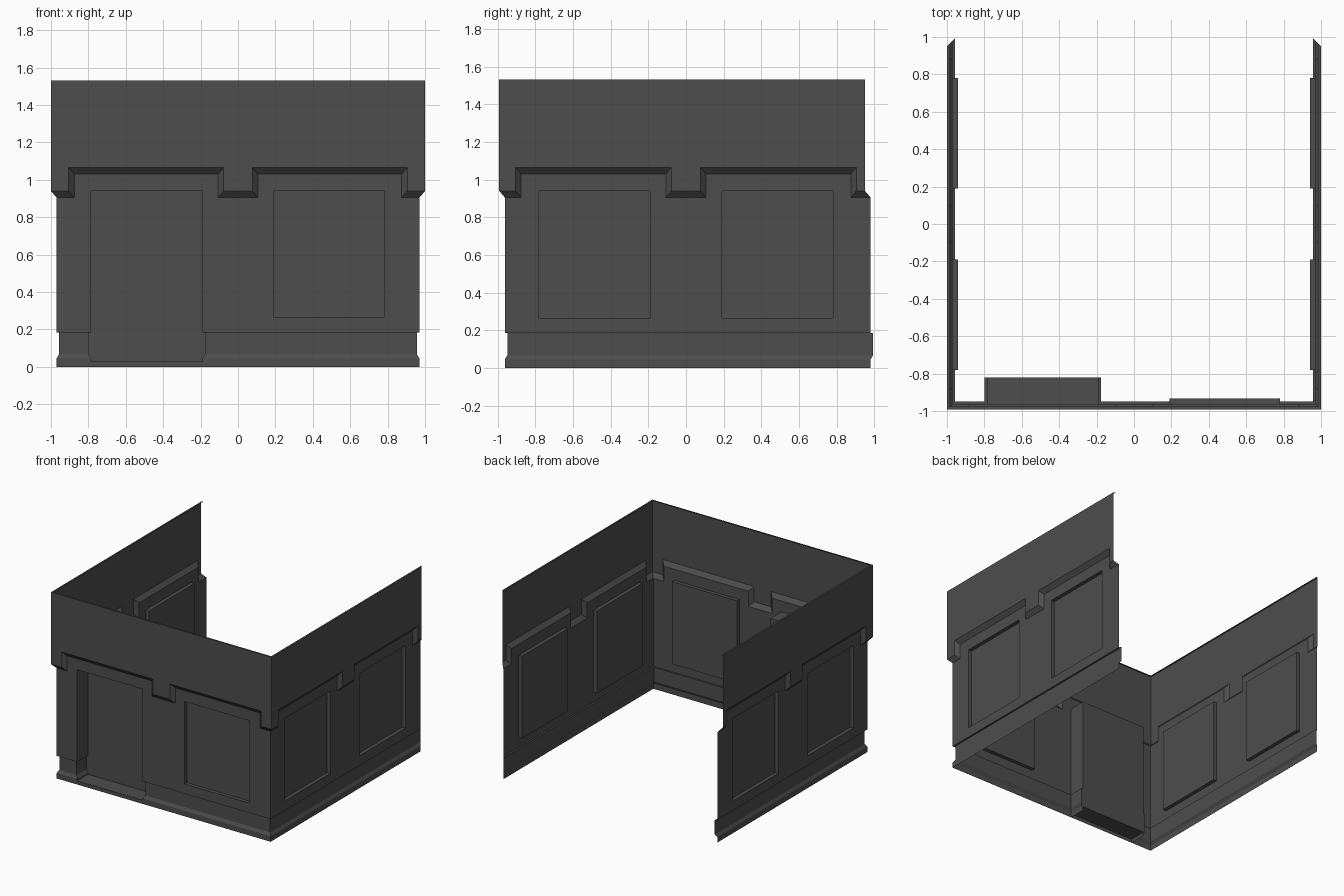
import bpy
import bmesh

if "Cube" in bpy.data.objects:
    bpy.data.objects.remove(bpy.data.objects["Cube"])

# Single dark grey paint
grey = bpy.data.materials.new("dark grey")
grey.use_nodes = True
colour = (0.075, 0.075, 0.075, 1)
grey.diffuse_color = colour
grey.node_tree.nodes["Principled BSDF"].inputs["Base Color"].default_value = colour

FRONT_Y = 0.992                       # distance of the front band plane
WALL, PANEL, DOOR = 0.03, 0.06, 0.17  # depths behind the band plane
TOP, ARCH, DROP, BASE = 1.53, 1.065, 0.94, 0.185
STEP = 0.035                          # height of the sloped band edge
SILL, HEAD = 0.265, 0.94


def make_object(name, faces, mirror=False):
    bm = bmesh.new()
    for face in faces:
        bm.faces.new([bm.verts.new(p) for p in face])
    bmesh.ops.remove_doubles(bm, verts=bm.verts, dist=0.0005)
    mesh = bpy.data.meshes.new(name)
    bm.to_mesh(mesh)
    bm.free()
    mesh.materials.append(grey)
    ob = bpy.data.objects.new(name, mesh)
    bpy.context.collection.objects.link(ob)
    if mirror:
        mod = ob.modifiers.new("mirror", 'MIRROR')
        mod.use_mirror_merge = False
    return ob


def front(u, z, d):
    return (u, d - FRONT_Y, z)


def side(u, z, d):
    return (1 - d, u, z)


def grid(place, us, zs, d, solid):
    """Flat sheet cut into cells, keeping those whose centre is solid."""
    us, zs = sorted(set(us)), sorted(set(zs))
    return [[place(a, c, d), place(b, c, d), place(b, e, d), place(a, e, d)]
            for a, b in zip(us, us[1:]) for c, e in zip(zs, zs[1:])
            if solid((a + b) / 2, (c + e) / 2)]


def strip(place, line_a, da, line_b, db):
    """Band of quads between two matching outlines."""
    return [[place(*a0, da), place(*a1, da), place(*b1, db), place(*b0, db)]
            for a0, a1, b0, b1 in zip(line_a, line_a[1:], line_b, line_b[1:])]


def notch_line(lo, hi, s, h):
    """Stepped lower edge of the band, with tabs grown by s."""
    low, high = DROP - h, ARCH - h
    a, b = 0.905 - s, 0.077 + s
    return [(lo, low), (-a, low), (-a, high), (-b, high), (-b, low),
            (b, low), (b, high), (a, high), (a, low), (hi, low)]


def build_wall(name, place, ends, end_shift, holes, mirror=False):
    lo, hi = ends
    lo_in, hi_in = lo + WALL, hi + end_shift * WALL
    outer = notch_line(lo, hi, 0, 0)
    inner = notch_line(lo_in, hi_in, WALL, STEP)

    def in_tab(u, grow):
        return abs(u) < 0.077 + grow or abs(u) > 0.905 - grow

    # Overhanging upper band, its narrow top rim and sloped lower edge
    band = grid(place, [p[0] for p in outer], [DROP, ARCH, TOP], 0,
                lambda u, z: z > ARCH or in_tab(u, 0))
    rim = 0.015
    band += strip(place, [(lo, TOP), (hi, TOP)], 0,
                  [(lo + rim, TOP), (hi + end_shift * rim, TOP)], rim)
    band += strip(place, inner, WALL, outer, 0)
    make_object(name + "_upper_band", band, mirror)

    # Lower wall with openings
    def solid(u, z):
        if any(a < u < b and c < z < e for a, b, c, e, _ in holes):
            return False
        return z < DROP - STEP or not in_tab(u, WALL)

    us = [p[0] for p in inner] + [v for h in holes for v in h[:2]]
    zs = [BASE, DROP - STEP, ARCH - STEP] + [v for h in holes for v in h[2:4]]
    make_object(name + "_lower_wall", grid(place, us, zs, WALL, solid), mirror)

    # Recessed panels with their reveals
    panels = []
    for a, b, c, e, depth in holes:
        loop = [(a, c), (b, c), (b, e), (a, e), (a, c)]
        if depth == DOOR:
            loop = loop[1:]
        else:
            panels.append([place(u, z, depth) for u, z in loop[:4]])
        panels += strip(place, loop, WALL, loop, depth)
    make_object(name + "_recesses", panels, mirror)


L, R = 0.19, 0.78
DOOR_L, DOOR_R = -0.785, -0.19
build_wall("front", front, (-1, 1), -1,
           [(DOOR_L, DOOR_R, BASE, HEAD, DOOR), (L, R, SILL, HEAD, PANEL)])
build_wall("side", side, (-FRONT_Y, 0.95), 1,
           [(-R, -L, SILL, HEAD, PANEL), (L, R, SILL, HEAD, PANEL)], True)

# Skirting swept around the walls and into the doorway (x, y, inward direction)
X, Y, BACK, IN = 0.97, WALL - FRONT_Y, 0.98, DOOR - FRONT_Y
paths = {
    "right_skirting": [(-X, BACK, 1, 1), (-X, Y, 1, 1),
                       (DOOR_L, Y, -1, 1), (DOOR_L, IN, -1, 0)],
    "left_skirting": [(DOOR_R, IN, 1, 0), (DOOR_R, Y, 1, 1),
                      (X, Y, -1, 1), (X, BACK, -1, 1)],
}
G = 0.014
profile = [(0, 0), (0, 0.045), (G, 0.068), (G, BASE), (0, BASE)]
for name, path in paths.items():
    rows = [[(x + ox * d, y + oy * d, z) for x, y, ox, oy in path] for d, z in profile]
    make_object(name, [[r[i], r[i + 1], s[i + 1], s[i]]
                       for r, s in zip(rows, rows[1:]) for i in range(len(path) - 1)])

# Door leaf, widened where the skirting recess meets it
STEP_Z = 0.03
leaf = strip(front, [(DOOR_L, BASE), (DOOR_R, BASE)], DOOR,
             [(DOOR_L, HEAD), (DOOR_R, HEAD)], DOOR)
leaf += strip(front, [(DOOR_L - G, STEP_Z), (DOOR_R + G, STEP_Z)], DOOR,
              [(DOOR_L - G, BASE), (DOOR_R + G, BASE)], DOOR)
make_object("door", leaf)

# Doorstep
edge_low, edge_top = [(DOOR_L, 0), (DOOR_R, 0)], [(DOOR_L, STEP_Z), (DOOR_R, STEP_Z)]
make_object("doorstep", strip(front, edge_low, WALL, edge_top, WALL)
            + strip(front, edge_top, WALL, edge_top, DOOR))
